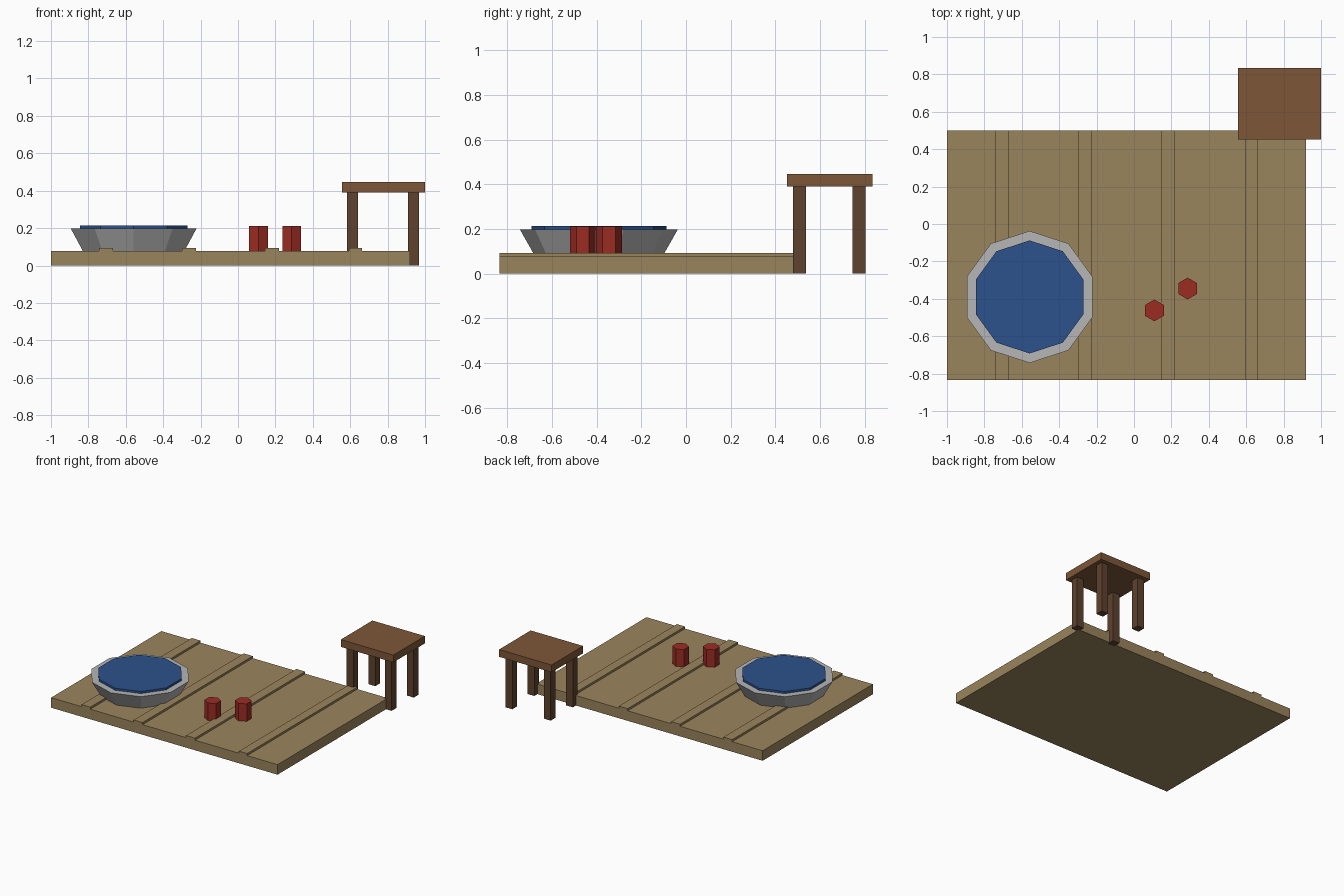
import bpy, math

if "Cube" in bpy.data.objects:
    bpy.data.objects.remove(bpy.data.objects["Cube"])

def material(name, rgb):
    # sRGB 0-255 to linear
    m = bpy.data.materials.new(name)
    lin = [((c / 255 + 0.055) / 1.055) ** 2.4 for c in rgb]
    m.diffuse_color = (*lin, 1)
    m.use_nodes = True
    m.node_tree.nodes["Principled BSDF"].inputs["Base Color"].default_value = m.diffuse_color
    return m

PLANK = material("pale_wood", (154, 133, 92))
TOP = material("brown_wood", (125, 87, 55))
LEG = material("dark_wood", (94, 66, 46))
RED = material("red", (156, 44, 36))
BLUE = material("blue_water", (44, 82, 140))
GREY = material("grey_metal", (182, 182, 182))

def finish(name, mat):
    ob = bpy.context.object
    ob.name = name
    ob.data.materials.append(mat)
    return ob

def box(name, x, y, z, mat):
    bpy.ops.mesh.primitive_cube_add(size=1, location=[sum(r) / 2 for r in (x, y, z)])
    bpy.context.object.scale = [r[1] - r[0] for r in (x, y, z)]
    bpy.ops.object.transform_apply(location=False, rotation=False, scale=True)
    return finish(name, mat)

def prism(name, sides, cx, cy, z0, z1, r0, r1, mat):
    # first vertex lies on the +y axis
    bpy.ops.mesh.primitive_cone_add(vertices=sides, radius1=r0, radius2=r1,
                                    depth=z1 - z0, location=(cx, cy, (z0 + z1) / 2))
    return finish(name, mat)

# Deck with raised battens
DECK_Z = 0.077
box("deck", (-1, 0.92), (-0.835, 0.5), (0, DECK_Z), PLANK)
for i, (a, b) in enumerate([(-0.742, -0.668), (-0.30, -0.225), (0.145, 0.22), (0.593, 0.662)]):
    box(f"deck_batten_{i + 1}", (a, b), (-0.835, 0.5), (DECK_Z - 0.01, 0.093), PLANK)

# Flared tub and water
prism("tub", 10, -0.558, -0.39, DECK_Z, 0.197, 0.285, 0.353, GREY)
prism("water", 10, -0.558, -0.39, 0.18, 0.213, 0.302, 0.302, BLUE)

# Two hexagonal cups
for i, (x, y) in enumerate([(0.109, -0.462), (0.287, -0.345)]):
    prism(f"cup_{i + 1}", 6, x, y, DECK_Z, 0.211, 0.058, 0.058, RED)

# Side table
box("table_top", (0.555, 1.0), (0.453, 0.835), (0.39, 0.446), TOP)
for i, x in enumerate((0.613, 0.939)):
    for j, y in enumerate((0.508, 0.775)):
        box(f"table_leg_{i * 2 + j + 1}", (x - 0.029, x + 0.029),
            (y - 0.029, y + 0.029), (0, 0.39), LEG)
